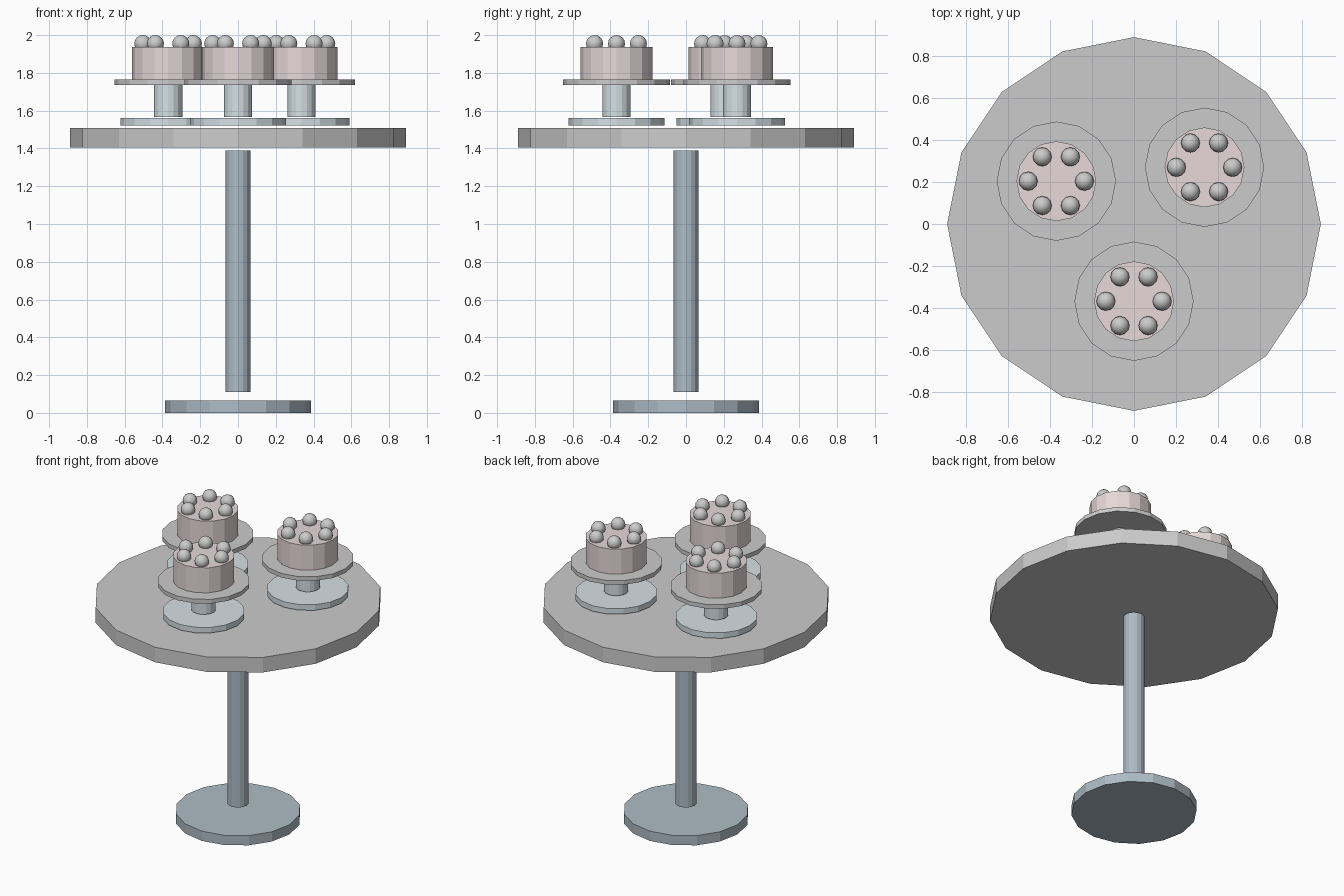
import bpy, math

if "Cube" in bpy.data.objects:
    bpy.data.objects.remove(bpy.data.objects["Cube"])

def material(name, rgb):
    m = bpy.data.materials.new(name)
    m.diffuse_color = (*rgb, 1)
    m.use_nodes = True
    m.node_tree.nodes["Principled BSDF"].inputs["Base Color"].default_value = m.diffuse_color
    return m

slate = material("slate_metal", (0.42, 0.50, 0.56))
pale = material("pale_blue", (0.67, 0.75, 0.79))
pink = material("pink_sponge", (0.80, 0.69, 0.70))

def disc(name, x, y, r, z0, z1, mat=None, sides=16):
    bpy.ops.mesh.primitive_cylinder_add(vertices=sides, radius=r, depth=z1 - z0,
                                        location=(x, y, (z0 + z1) / 2))
    o = bpy.context.object
    o.name = name
    if mat:
        o.data.materials.append(mat)
    return o

# Pedestal table
disc("table_foot", 0, 0, 0.387, 0, 0.066, slate)
disc("table_pole", 0, 0, 0.066, 0.11, 1.388, slate)
disc("table_top", 0, 0, 0.89, 1.406, 1.508)

# Three cake stands, each with a cake and a ring of berries
for i, (x, y) in enumerate([(-0.37, 0.204), (0.336, 0.27), (0, -0.368)], 1):
    disc(f"stand_foot_{i}", x, y, 0.253, 1.522, 1.56, pale)
    disc(f"stand_stem_{i}", x, y, 0.075, 1.566, 1.737, pale)
    disc(f"stand_plate_{i}", x, y, 0.284, 1.737, 1.765)
    disc(f"cake_{i}", x, y, 0.19, 1.766, 1.936, pink)
    for k in range(6):
        a = k * math.pi / 3
        bpy.ops.mesh.primitive_uv_sphere_add(
            segments=12, ring_count=8, radius=0.045,
            location=(x + 0.134 * math.cos(a), y + 0.134 * math.sin(a), 1.955))
        berry = bpy.context.object
        berry.name = f"berry_{i}_{k + 1}"
        bpy.ops.object.shade_smooth()
